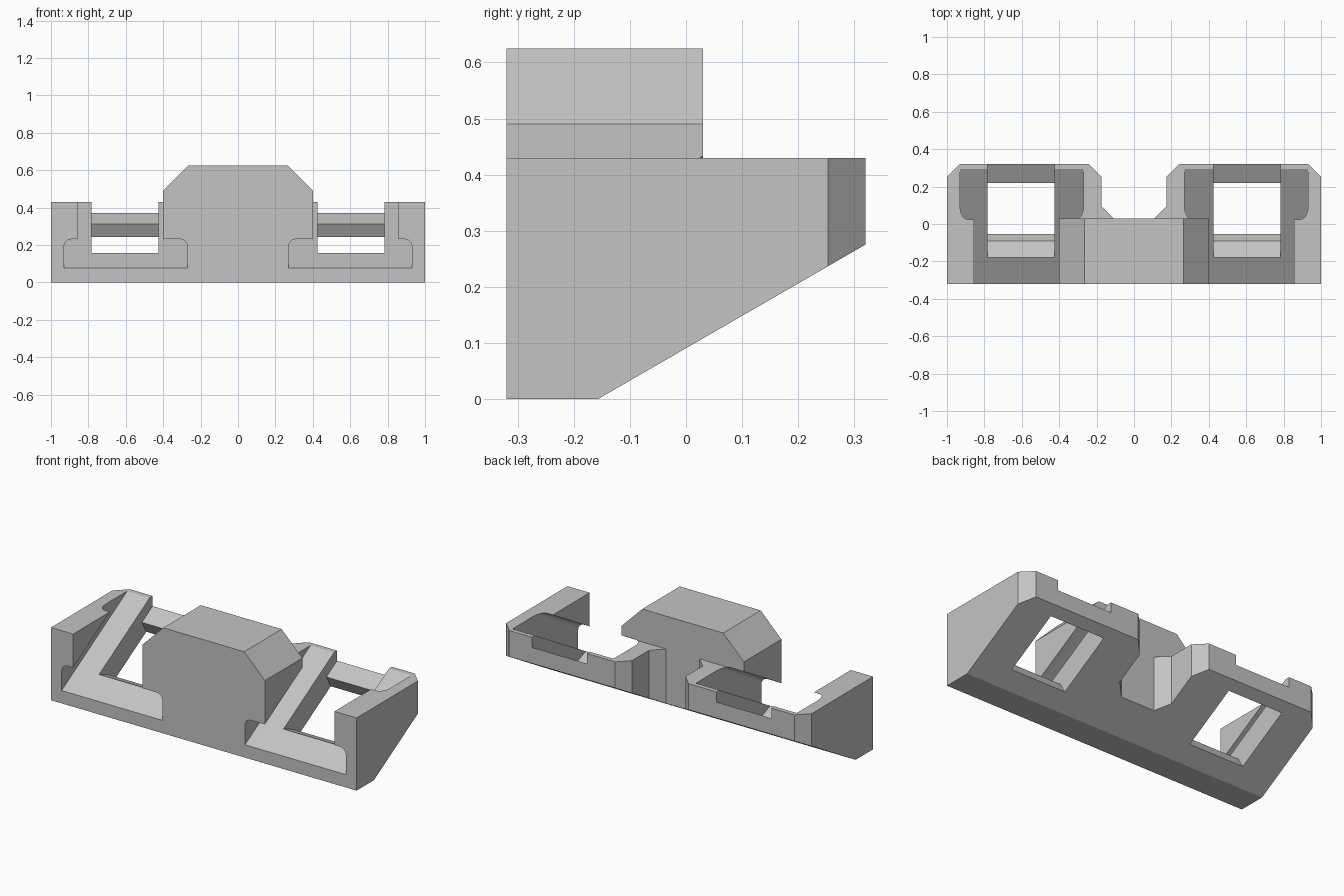
import bpy, bmesh, math

if "Cube" in bpy.data.objects:
    bpy.data.objects.remove(bpy.data.objects["Cube"], do_unlink=True)

SLOPE = math.tan(math.radians(30))
FRONT, BACK, DECK = -0.32, 0.32, 0.43

grey = bpy.data.materials.new("plain_grey")
grey.use_nodes = True
grey.diffuse_color = (0.55, 0.55, 0.55, 1)
grey.node_tree.nodes["Principled BSDF"].inputs["Base Color"].default_value = grey.diffuse_color


def prism(name, profile, place, start, end):
    """Extrude a 2D profile; place(a, b, t) maps profile point and depth to 3D."""
    bm = bmesh.new()
    rings = [[bm.verts.new(place(a, b, t)) for a, b in profile] for t in (start, end)]
    for ring in rings:
        bm.faces.new(ring)
    n = len(profile)
    for i in range(n):
        j = (i + 1) % n
        bm.faces.new((rings[0][i], rings[0][j], rings[1][j], rings[1][i]))
    bmesh.ops.recalc_face_normals(bm, faces=bm.faces)
    mesh = bpy.data.meshes.new(name)
    bm.to_mesh(mesh)
    bm.free()
    mesh.materials.append(grey)
    obj = bpy.data.objects.new(name, mesh)
    bpy.context.collection.objects.link(obj)
    return obj


def combine(target, tool, operation):
    """Apply a boolean and discard the tool."""
    tool.hide_render = True
    mod = target.modifiers.new(operation.lower(), 'BOOLEAN')
    mod.operation, mod.solver, mod.object = operation, 'EXACT', tool
    bpy.context.view_layer.objects.active = target
    bpy.ops.object.modifier_apply(modifier=mod.name)
    bpy.data.objects.remove(tool, do_unlink=True)


def arc(cx, cz, r, first, last, steps=6):
    angles = [math.radians(first + (last - first) * i / steps) for i in range(steps + 1)]
    return [(cx + r * math.cos(a), cz + r * math.sin(a)) for a in angles]


# Wedge-shaped body, from its side profile
side = [(-0.4, 0), (-0.157, 0), (0.4, 0.557 * SLOPE), (0.4, DECK), (-0.4, DECK)]
body = prism("twin_socket_holder", side, lambda y, z, x: (x, y, z), -1.1, 1.1)

# Raised centre block with chamfered shoulders
half = [(0.4, 0.3), (0.4, 0.49), (0.265, 0.625)]
block = half + [(-x, z) for x, z in reversed(half)]
combine(body, prism("centre_block", block, lambda x, z, y: (x, y, z), -0.4, 0.03), 'UNION')

# Trim to the plan outline: chamfered corners and rear centre notch
plan = [(1, FRONT), (1, 0.253), (0.933, BACK), (0.24, BACK),
        (0.175, 0.255), (0.175, 0.095), (0.11, 0.03)]
outline = plan + [(-x, y) for x, y in reversed(plan)]
combine(body, prism("plan_outline", outline, lambda x, y, z: (x, y, z), -0.2, 1), 'INTERSECT')

# Tilted pocket with rounded undercut shoulders, then its stepped socket hole
FLOOR, CEILING, R = 0.076, 0.231, 0.04
pocket = ([(0.27, FLOOR), (0.93, FLOOR)]
          + arc(0.93 - R, CEILING - R, R, 0, 90)
          + [(0.855, CEILING), (0.855, 0.8), (0.4, 0.8), (0.4, CEILING)]
          + arc(0.27 + R, CEILING - R, R, 90, 180))
hole = [(-0.18, 0.156), (-0.09, 0.121), (-0.02, 0), (0.30, 0.174),
        (0.22, 0.312), (0.4, 0.416), (0.4, 0.7), (-0.18, 0.7)]

for s in (-1, 1):
    tilted = lambda x, z, y: (s * x, y, z + (y - FRONT) * SLOPE)
    combine(body, prism("pocket_cutter", pocket, tilted, -0.4, 0.4), 'DIFFERENCE')
    across = lambda y, z, x: (s * x, y, z)
    combine(body, prism("hole_cutter", hole, across, 0.424, 0.783), 'DIFFERENCE')

# Smooth only the rounded shoulders
bpy.ops.object.select_all(action='DESELECT')
body.select_set(True)
bpy.context.view_layer.objects.active = body
bpy.ops.object.shade_smooth_by_angle(angle=math.radians(18))
